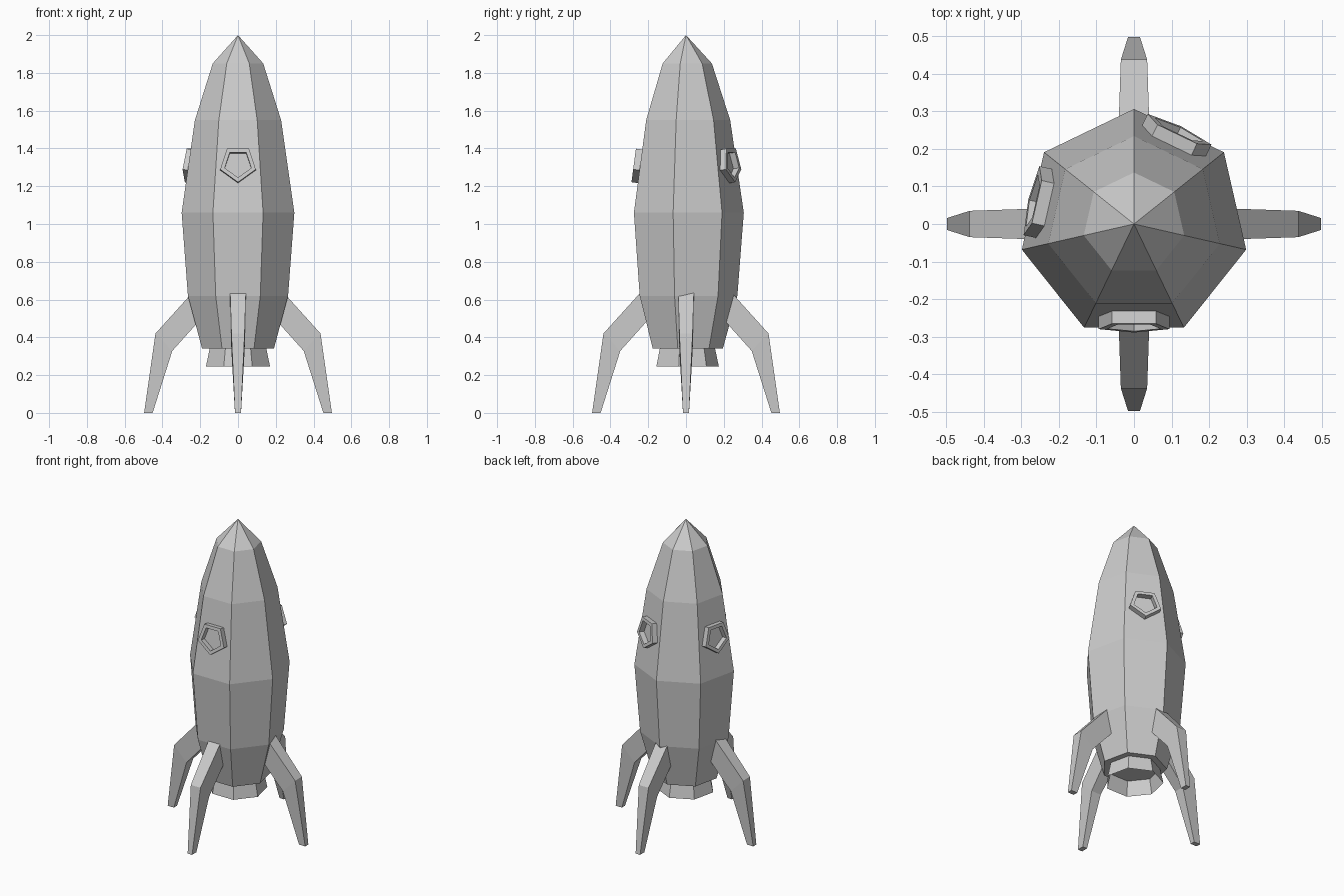
import bpy, bmesh
from math import cos, sin, pi, radians, atan2
from mathutils import Vector, Matrix

if "Cube" in bpy.data.objects:
    bpy.data.objects.remove(bpy.data.objects["Cube"])

SIDES = 7


def finish(name, bm, matrix=None):
    bmesh.ops.recalc_face_normals(bm, faces=bm.faces)
    mesh = bpy.data.meshes.new(name)
    bm.to_mesh(mesh)
    bm.free()
    ob = bpy.data.objects.new(name, mesh)
    bpy.context.collection.objects.link(ob)
    if matrix is not None:
        ob.matrix_world = matrix
    return ob


def ring(bm, r, z, n, start):
    return [bm.verts.new((r * cos(start + 2 * pi * k / n),
                          r * sin(start + 2 * pi * k / n), z)) for k in range(n)]


def bridge(bm, a, b):
    n = len(a)
    for k in range(n):
        bm.faces.new((a[k], a[(k + 1) % n], b[(k + 1) % n], b[k]))


# Seven-sided hull with pointed nose
bm = bmesh.new()
profile = [(0.195, 0.34), (0.272, 0.62), (0.306, 1.06), (0.234, 1.55), (0.137, 1.85)]
rings = [ring(bm, r, z, SIDES, pi / 2) for r, z in profile]
for a, b in zip(rings, rings[1:]):
    bridge(bm, a, b)
bm.faces.new(rings[0])
tip = bm.verts.new((0, 0, 2))
for k in range(SIDES):
    bm.faces.new((rings[-1][k], rings[-1][(k + 1) % SIDES], tip))
finish("hull", bm)

# Open flared exhaust nozzle
bm = bmesh.new()
bridge(bm, ring(bm, 0.174, 0.245, SIDES, pi / 2), ring(bm, 0.154, 0.34, SIDES, pi / 2))
finish("exhaust_nozzle", bm)

# Four bent legs: (outer x, z), (inner x, z), half width at each station
stations = [((0.20, 0.683), (0.14, 0.56), 0.043),
            ((0.437, 0.42), (0.348, 0.328), 0.035),
            ((0.497, 0), (0.452, 0), 0.016)]
for i, side in enumerate(("right", "back", "left", "front")):
    bm = bmesh.new()
    loops = [[bm.verts.new((p[0], s * w, p[1]))
              for p, s in ((o, -1), (o, 1), (q, 1), (q, -1))] for o, q, w in stations]
    for a, b in zip(loops, loops[1:]):
        bridge(bm, a, b)
    bm.faces.new(loops[0])
    bm.faces.new(loops[-1])
    finish(side + "_leg", bm, Matrix.Rotation(i * pi / 2, 4, 'Z'))

# Pentagonal porthole frames lying on three hull panels
apothem = cos(pi / SIDES)
(r0, z0), (r1, z1) = profile[2], profile[3]
tilt = atan2((r0 - r1) * apothem, z1 - z0)
zc = 1.315
dist = apothem * (r0 + (r1 - r0) * (zc - z0) / (z1 - z0))
for side, k in (("front", 0), ("back", 3), ("left", 5)):
    angle = -pi / 2 + 2 * pi * k / SIDES
    if side == "back":
        angle = -pi / 2 + 2 * pi * 3 / SIDES
    out = Vector((cos(angle), sin(angle), 0))
    normal = out * cos(tilt) + Vector((0, 0, sin(tilt)))
    across = Vector((-sin(angle), cos(angle), 0))
    up = normal.cross(across)
    m = Matrix((across, up, normal)).transposed().to_4x4()
    m.translation = out * dist + Vector((0, 0, zc))
    bm = bmesh.new()
    loops = [ring(bm, r, h, 5, -pi / 2) for r, h in
             ((0.099, -0.004), (0.099, 0.034), (0.074, 0.034), (0.074, -0.004))]
    for j in range(4):
        bridge(bm, loops[j], loops[(j + 1) % 4])
    finish(side + "_porthole", bm, m)
